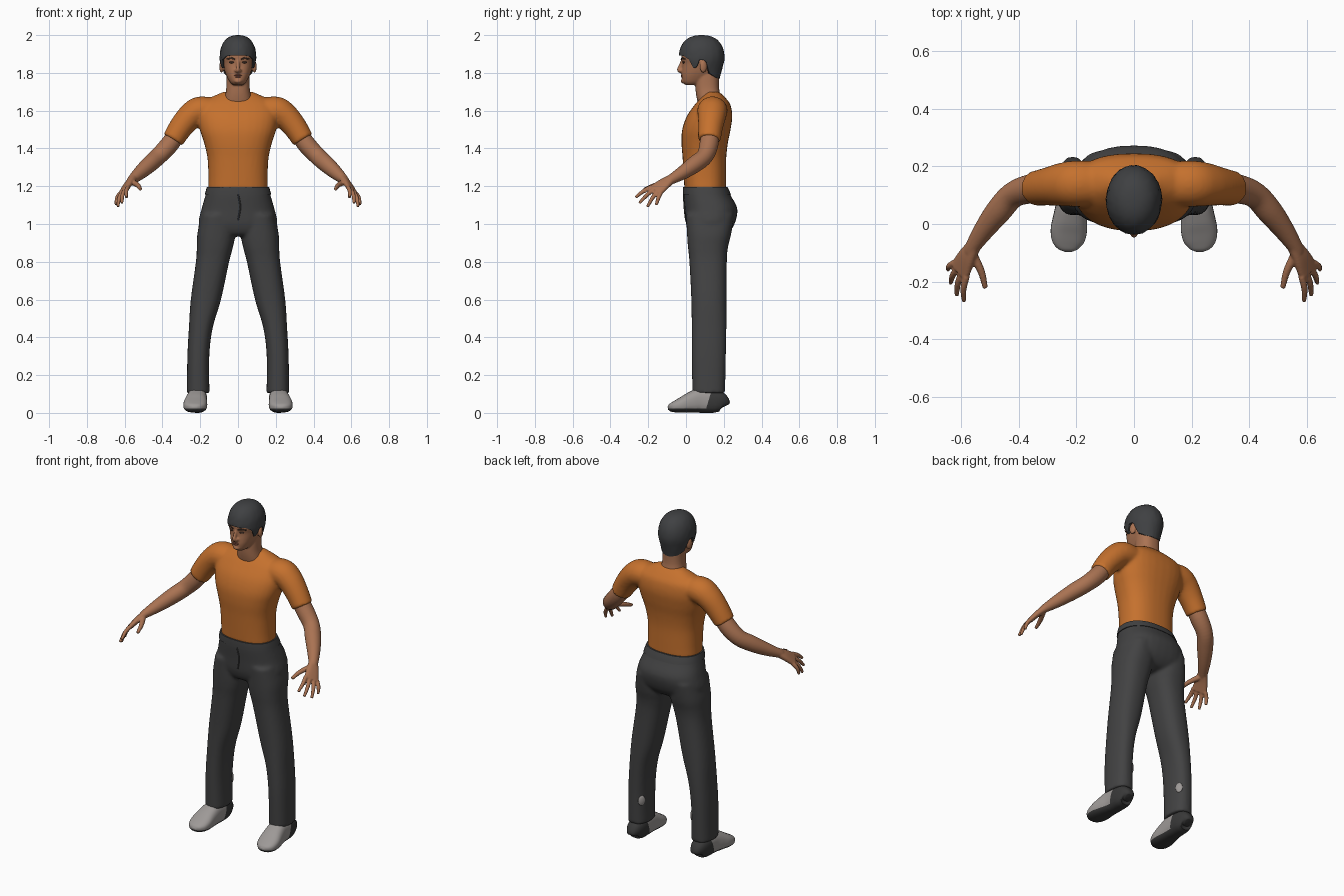
import bpy, bmesh, math, random
from mathutils import Vector, Matrix

random.seed(4)
cube = bpy.data.objects.get("Cube")
if cube:
    bpy.data.objects.remove(cube, do_unlink=True)


def material(name, r, g, b):
    m = bpy.data.materials.new(name)
    m.use_nodes = True
    m.diffuse_color = (r, g, b, 1)
    node = m.node_tree.nodes["Principled BSDF"]
    node.inputs["Base Color"].default_value = (r, g, b, 1)
    node.inputs["Roughness"].default_value = 0.8
    return m


SKIN = material("skin", .40, .17, .085)
SHIRT = material("orange cloth", .56, .165, .027)
PANTS = material("charcoal cloth", .055, .055, .056)
HAIR = material("dark hair", .05, .052, .055)
SHOE = material("grey shoe", .34, .32, .31)
SOLE = material("dark sole", .04, .04, .04)
FACE = material("dark brown", .05, .028, .02)
LIPS = material("lips", .25, .085, .055)


def dense(rows, k=5):
    """Smooth curve through the rows of numbers."""
    out = []
    for i in range(len(rows) - 1):
        a, b, c, d = (rows[max(0, min(len(rows) - 1, i + j))] for j in (-1, 0, 1, 2))
        for s in range(k):
            t = s / k
            out.append([q + .5 * t * (r - p + t * (2*p - 5*q + 4*r - w + t * (3*(q - r) + w - p)))
                        for p, q, r, w in zip(a, b, c, d)])
    return out + [list(rows[-1])]


def oval(e, n=32):
    """Unit superellipse."""
    for i in range(n):
        c, s = math.cos(math.tau * i / n), math.sin(math.tau * i / n)
        yield math.copysign(abs(c) ** (2 / e), c), math.copysign(abs(s) ** (2 / e), s)


def loft(bm, rings):
    """Skin a stack of rings and cap both ends."""
    vs = [[bm.verts.new(p) for p in ring] for ring in rings]
    n = len(vs[0])
    for a, b in zip(vs, vs[1:]):
        for i in range(n):
            bm.faces.new((a[i], a[(i + 1) % n], b[(i + 1) % n], b[i]))
    bm.faces.new(vs[0])
    bm.faces.new(vs[-1])


def stack(bm, rows, e=2.4):
    """Level rings: height, centre x, half width, front y, back y."""
    loft(bm, [[(cx + u * hx, (yf + yb) / 2 + v * (yb - yf) / 2, z) for u, v in oval(e)]
              for z, cx, hx, yf, yb in dense(rows)])


def tube(bm, rows, ref=(0, 1, 0), e=2):
    """Rings square to a path: x, y, z, radius along ref, radius across."""
    rows = dense(rows)
    pts = [Vector(r[:3]) for r in rows]
    rings = []
    for i, r in enumerate(rows):
        t = (pts[min(i + 1, len(pts) - 1)] - pts[max(i - 1, 0)]).normalized()
        u = Vector(ref)
        u = (u - t * u.dot(t)).normalized()
        v = t.cross(u)
        rings.append([pts[i] + u * a * r[3] + v * b * r[4] for a, b in oval(e)])
    loft(bm, rings)


def ball(bm, centre, size, turn=0):
    bmesh.ops.create_uvsphere(bm, u_segments=20, v_segments=12, radius=1,
                              matrix=Matrix.Translation(centre) @ Matrix.Rotation(turn, 4, 'Z')
                              @ Matrix.Diagonal((*size, 1)))


def mirror(bm):
    new = bmesh.ops.duplicate(bm, geom=bm.verts[:] + bm.edges[:] + bm.faces[:])["geom"]
    for v in new:
        if isinstance(v, bmesh.types.BMVert):
            v.co.x *= -1


def finish(name, bm, mats, voxel=0, smooth=3):
    """Make the object; a voxel size blends its pieces into one skin."""
    bmesh.ops.recalc_face_normals(bm, faces=bm.faces)
    me = bpy.data.meshes.new(name)
    bm.to_mesh(me)
    bm.free()
    ob = bpy.data.objects.new(name, me)
    bpy.context.collection.objects.link(ob)
    for m in mats:
        me.materials.append(m)
    if voxel:
        me.polygons.foreach_set("use_smooth", [True] * len(me.polygons))
        rm = ob.modifiers.new("blend", 'REMESH')
        rm.mode, rm.voxel_size, rm.use_smooth_shade = 'VOXEL', voxel, True
        sm = ob.modifiers.new("soften", 'SMOOTH')
        sm.factor, sm.iterations = .5, smooth
    else:
        bpy.ops.object.select_all(action='DESELECT')
        ob.select_set(True)
        bpy.context.view_layer.objects.active = ob
        bpy.ops.object.shade_smooth_by_angle(angle=math.radians(45))
    return ob


# Shirt: sleeves mirrored, then the body
bm = bmesh.new()
tube(bm, [(.12, .14, 1.60, .075, .065), (.2, .14, 1.60, .08, .075), (.25, .137, 1.572, .075, .07),
          (.30, .13, 1.515, .066, .064), (.345, .123, 1.445, .06, .058)])
mirror(bm)
stack(bm, [(1.18, 0, .159, -.008, .212), (1.25, 0, .157, -.012, .212), (1.35, 0, .162, -.018, .213),
           (1.43, 0, .18, -.024, .222), (1.5, 0, .202, -.02, .236), (1.57, 0, .212, .004, .245),
           (1.63, 0, .2, .045, .236), (1.665, 0, .155, .075, .212), (1.69, 0, .1, .1, .187),
           (1.70, 0, .08, .11, .175)])
finish("shirt", bm, [SHIRT], .009, 6)

# Trousers: legs mirrored, then the hips
bm = bmesh.new()
stack(bm, [(1.05, .11, .085, .0, .255), (.95, .115, .1, .005, .24), (.88, .122, .096, .01, .223),
           (.8, .135, .088, .018, .216), (.6, .17, .08, .028, .215), (.45, .197, .063, .03, .214),
           (.3, .21, .058, .03, .211), (.105, .211, .06, .034, .207)])
mirror(bm)
stack(bm, [(1.19, 0, .163, -.012, .217), (1.15, 0, .173, -.013, .237), (1.08, 0, .193, -.007, .272),
           (1.0, 0, .208, 0, .257), (.95, 0, .16, .02, .22), (.935, 0, .09, .05, .18)])
finish("trousers", bm, [PANTS], .009, 6)

# Waistband and front fly seam
bm = bmesh.new()
stack(bm, [(1.155, 0, .176, -.017, .238), (1.175, 0, .171, -.017, .230), (1.196, 0, .165, -.016, .220)])
tube(bm, [(0, -.012, 1.16, .004, .004), (.012, -.009, 1.09, .004, .004), (0, -.001, 1.02, .004, .004)], (1, 0, 0))
finish("waistband", bm, [PANTS])

# Light patches inside the calves
bm = bmesh.new()
ball(bm, (.168, .184, .25), (.008, .02, .03), math.radians(-35))
mirror(bm)
finish("calf_patches", bm, [SHOE])

# Arms, with palm, fingers and thumb
bm = bmesh.new()
tube(bm, [(.30, .128, 1.51, .045, .045), (.36, .122, 1.425, .05, .049), (.42, .1, 1.36, .045, .046),
          (.47, .045, 1.315, .045, .044), (.52, -.02, 1.27, .036, .036), (.56, -.08, 1.235, .027, .025),
          (.57, -.1, 1.225, .026, .02)])
across = Vector((-.58, -.65, .48))
tube(bm, [(.555, -.075, 1.24, .025, .021), (.58, -.115, 1.213, .036, .018),
          (.605, -.165, 1.175, .046, .014)], across, 2.5)
knuckle = Vector((.602, -.158, 1.18))
tips = [(.59, -.267, 1.14), (.615, -.247, 1.11), (.636, -.205, 1.09), (.646, -.158, 1.10)]
for i, tip in enumerate(tips):
    base = knuckle + across * (.036 - .024 * i)
    mid = base.lerp(Vector(tip), .5) + Vector((.006, 0, .006))
    tube(bm, [(*base, .012, .012), (*mid, .011, .011), (*tip, .008, .008)], across)
tube(bm, [(.56, -.105, 1.222, .016, .016), (.53, -.165, 1.205, .013, .013), (.516, -.222, 1.183, .009, .009)])
mirror(bm)
finish("arms", bm, [SKIN], .005, 2)

# Shoes: grey upper, dark sole and heel
bm = bmesh.new()
tube(bm, [(.213, .206, .035, .02, .02), (.213, .198, .045, .038, .045), (.214, .16, .06, .05, .06),
          (.216, .08, .065, .053, .065), (.221, .03, .056, .058, .056), (.226, -.02, .042, .063, .042),
          (.228, -.06, .032, .056, .03), (.228, -.085, .027, .036, .02), (.228, -.096, .025, .012, .008)],
     (1, 0, 0), 2.6)
for co, no in (((0, 0, .024), (0, 0, 1)), ((0, .1, 0), (0, 1, -.3))):
    bmesh.ops.bisect_plane(bm, geom=bm.verts[:] + bm.edges[:] + bm.faces[:], plane_co=co, plane_no=no)
for f in bm.faces:
    c = f.calc_center_median()
    f.material_index = int(c.z < .024 or c.y - .1 - .3 * c.z > 0)
mirror(bm)
finish("shoes", bm, [SHOE, SOLE])

# Head: skull, neck, nose, ears
bm = bmesh.new()
for s in (1, -1):
    ball(bm, (.087 * s, .092, 1.833), (.011, .02, .033), .3 * s)
    ball(bm, (.011 * s, -.026, 1.812), (.009, .011, .008))
stack(bm, [(1.735, 0, .024, .0, .06), (1.75, 0, .042, -.017, .10), (1.78, 0, .059, -.023, .14),
           (1.81, 0, .071, -.022, .17), (1.85, 0, .081, -.019, .185), (1.88, 0, .086, -.025, .19),
           (1.92, 0, .086, -.02, .19), (1.96, 0, .07, .01, .165), (1.985, 0, .03, .06, .12)])
stack(bm, [(1.60, 0, .08, .075, .20), (1.66, 0, .072, .058, .188), (1.72, 0, .062, .05, .175),
           (1.80, 0, .062, .05, .175)])
tube(bm, [(0, -.018, 1.865, .008, .009), (0, -.03, 1.835, .009, .01), (0, -.038, 1.815, .011, .01),
          (0, -.024, 1.802, .01, .006)], (1, 0, 0))
ball(bm, (0, -.014, 1.757), (.022, .014, .013))
finish("head", bm, [SKIN], .005, 3)

# Eyes and brows
bm = bmesh.new()
ball(bm, (.035, -.0135, 1.856), (.014, .005, .0055), .3)
tube(bm, [(.016, -.024, 1.872, .004, .003), (.036, -.02, 1.878, .004, .005), (.058, -.004, 1.873, .004, .003)])
mirror(bm)
finish("eyes_and_brows", bm, [FACE])

# Mouth
bm = bmesh.new()
ball(bm, (0, -.0225, 1.787), (.021, .005, .004))
ball(bm, (0, -.0225, 1.779), (.017, .005, .004))
finish("mouth", bm, [LIPS])

# Hair cap with a fringe, sideburns and gaps round the ears
HAIRLINE = [(0, 1.893), (38, 1.89), (56, 1.872), (66, 1.825), (76, 1.83), (84, 1.868), (100, 1.868),
            (112, 1.80), (140, 1.775), (181, 1.768)]


def hairline(deg):
    for (a, za), (b, zb) in zip(HAIRLINE, HAIRLINE[1:]):
        if deg <= b:
            return za + (zb - za) * (deg - a) / (b - a)


def hair_point(a, t, inset=1):
    low = hairline(abs(math.degrees(a)))
    z = low + (2.0 - low) * math.sin(t * math.pi / 2)
    h = (z - 1.87) / .13
    s = (1 - h ** 2.4) ** (1 / 2.4) if h > 0 else 1 + .28 * h
    s *= inset * (1 + random.uniform(-.012, .012))
    return (.097 * s * math.sin(a), .083 - .121 * s * math.cos(a), z)


angles = [math.tau * i / 60 - math.pi for i in range(60)]
bm = bmesh.new()
loft(bm, [[hair_point(a, 0, .78) for a in angles]]
     + [[hair_point(a, .98 * j / 14) for a in angles] for j in range(15)])
finish("hair", bm, [HAIR])
